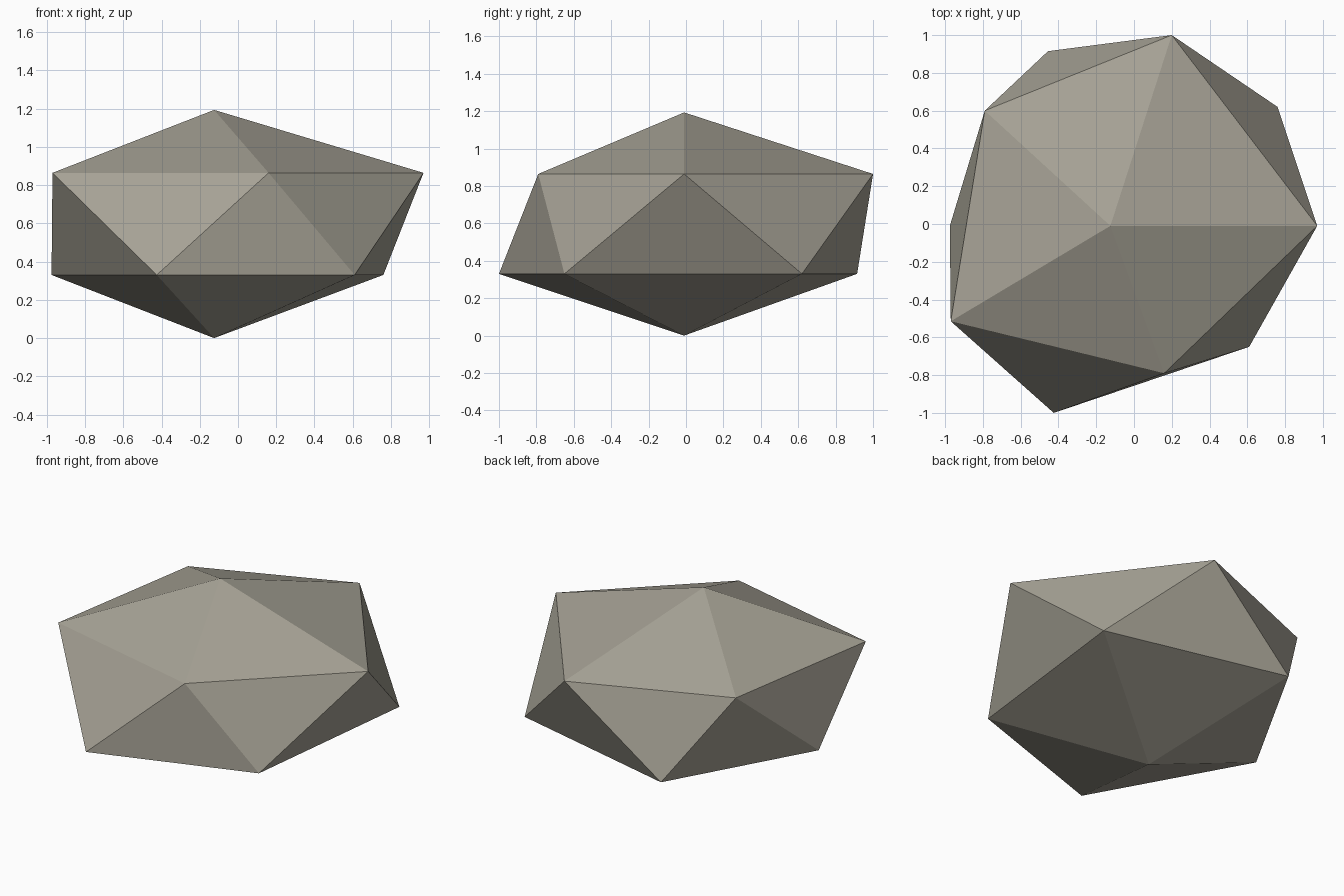
import bpy
import bmesh

cube = bpy.data.objects.get("Cube")
if cube:
    bpy.data.objects.remove(cube, do_unlink=True)

# Stone colour
stone = bpy.data.materials.new("warm grey stone")
stone.use_nodes = True
colour = (0.38, 0.36, 0.30, 1)
stone.diffuse_color = colour
bsdf = next(n for n in stone.node_tree.nodes if n.type == "BSDF_PRINCIPLED")
bsdf.inputs["Base Color"].default_value = colour
bsdf.inputs["Roughness"].default_value = 0.9

# Boulder: an uneven twenty-sided solid, two staggered rings between two tips
upper_outline = [(0.16, -0.79), (0.97, -0.01), (0.2, 1), (-0.79, 0.6), (-0.97, -0.515)]
lower_outline = [(0.61, -0.65), (0.76, 0.62), (-0.455, 0.915), (-0.975, -0.01), (-0.425, -1)]
centre = (-0.125, -0.01)

bm = bmesh.new()


def ring(outline, z):
    return [bm.verts.new((x, y, z)) for x, y in outline]


upper = ring(upper_outline, 0.864)
lower = ring(lower_outline, 0.33)
top, bottom = ring([centre], 1.193) + ring([centre], 0)

for i in range(len(upper)):
    j = (i + 1) % len(upper)
    bm.faces.new((top, upper[i], upper[j]))
    bm.faces.new((upper[i], lower[i], upper[j]))
    bm.faces.new((lower[i], lower[j], upper[j]))
    bm.faces.new((bottom, lower[j], lower[i]))
bmesh.ops.recalc_face_normals(bm, faces=bm.faces)

mesh = bpy.data.meshes.new("boulder")
bm.to_mesh(mesh)
bm.free()
mesh.materials.append(stone)
boulder = bpy.data.objects.new("boulder", mesh)
bpy.context.scene.collection.objects.link(boulder)
